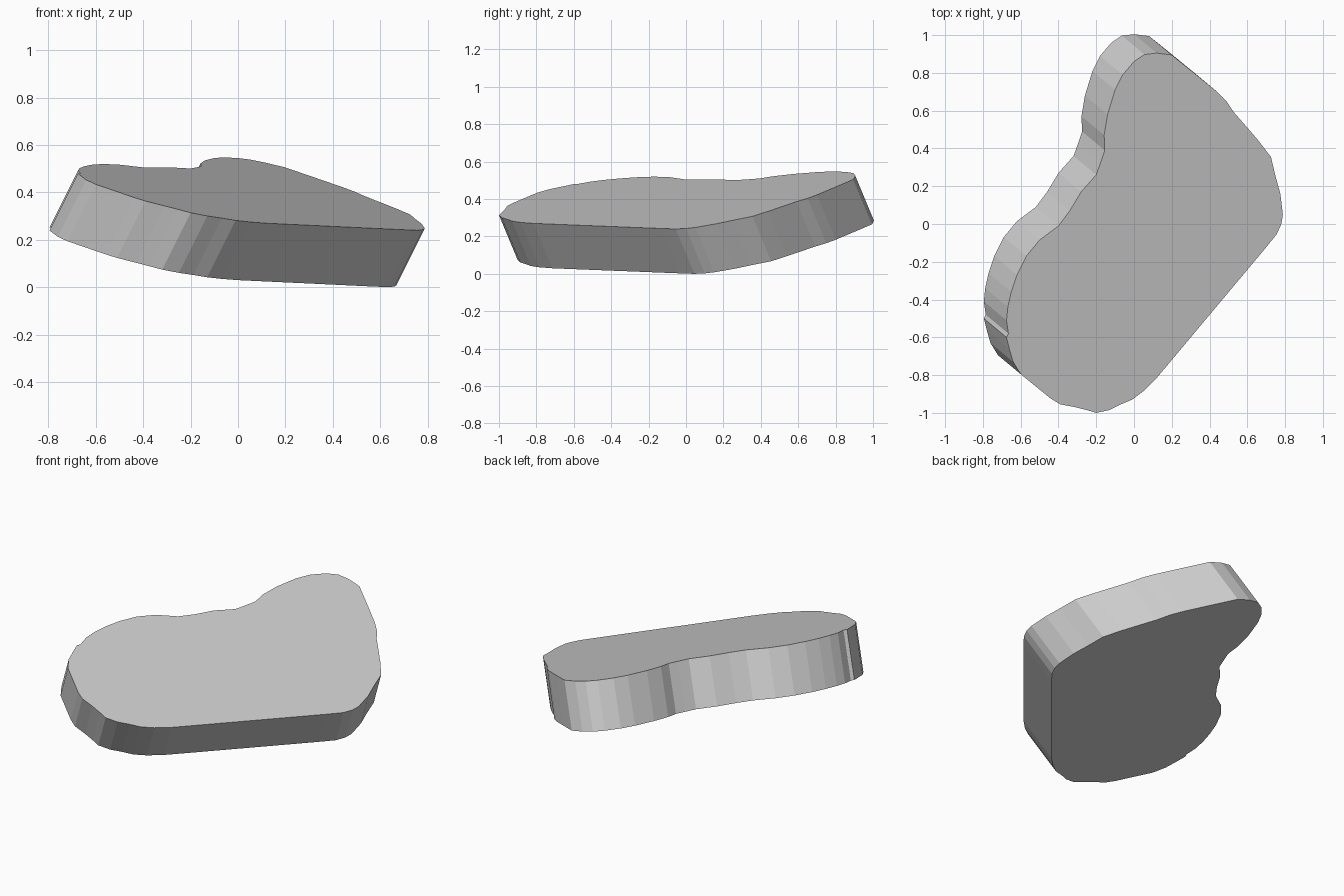
import bpy, bmesh
from mathutils import Vector

# Plan outline of the top face, clockwise from the tip
OUTLINE = [
    (0.12, 0.905), (0.20, 0.895), (0.33, 0.79), (0.44, 0.70), (0.49, 0.65), (0.53, 0.59),
    (0.60, 0.51), (0.66, 0.44), (0.725, 0.355), (0.75, 0.25), (0.775, 0.16), (0.788, 0.05),
    (0.78, 0.0), (0.755, -0.055), (0.69, -0.135), (0.20, -0.72), (0.12, -0.815),
    (0.05, -0.885), (-0.01, -0.93), (-0.07, -0.955), (-0.13, -0.985), (-0.20, -1.0),
    (-0.25, -0.985), (-0.31, -0.97), (-0.39, -0.955), (-0.44, -0.925), (-0.60, -0.795),
    (-0.64, -0.73), (-0.66, -0.66), (-0.675, -0.60), (-0.665, -0.58), (-0.675, -0.51),
    (-0.668, -0.44), (-0.65, -0.36), (-0.62, -0.27), (-0.57, -0.17), (-0.50, -0.085),
    (-0.40, -0.01), (-0.34, 0.07), (-0.28, 0.17), (-0.20, 0.26), (-0.175, 0.33),
    (-0.155, 0.39), (-0.158, 0.47), (-0.14, 0.58), (-0.10, 0.71), (-0.06, 0.79),
    (0.0, 0.86), (0.055, 0.897),
]
DEPTH = Vector((-0.12, 0.10, -0.24))   # leaning wall direction


def tilted(x, y):
    """Point on the sloping top plane."""
    return Vector((x, y, 0.414 - 0.224 * x + 0.148 * y))


# Leaning slab: tilted outline swept along the wall direction
bm = bmesh.new()
top = bm.faces.new([bm.verts.new(tilted(x, y)) for x, y in OUTLINE])
swept = bmesh.ops.extrude_face_region(bm, geom=[top], use_keep_orig=True)
bmesh.ops.translate(bm, vec=DEPTH, verts=[v for v in swept["geom"] if isinstance(v, bmesh.types.BMVert)])
bmesh.ops.recalc_face_normals(bm, faces=bm.faces)

# Rest the lowest corner on the ground
low = min(v.co.z for v in bm.verts)
bmesh.ops.translate(bm, vec=(0, 0, -low), verts=bm.verts)

mesh = bpy.data.meshes.new("stone_slab")
bm.to_mesh(mesh)
bm.free()
bpy.context.collection.objects.link(bpy.data.objects.new("stone_slab", mesh))
